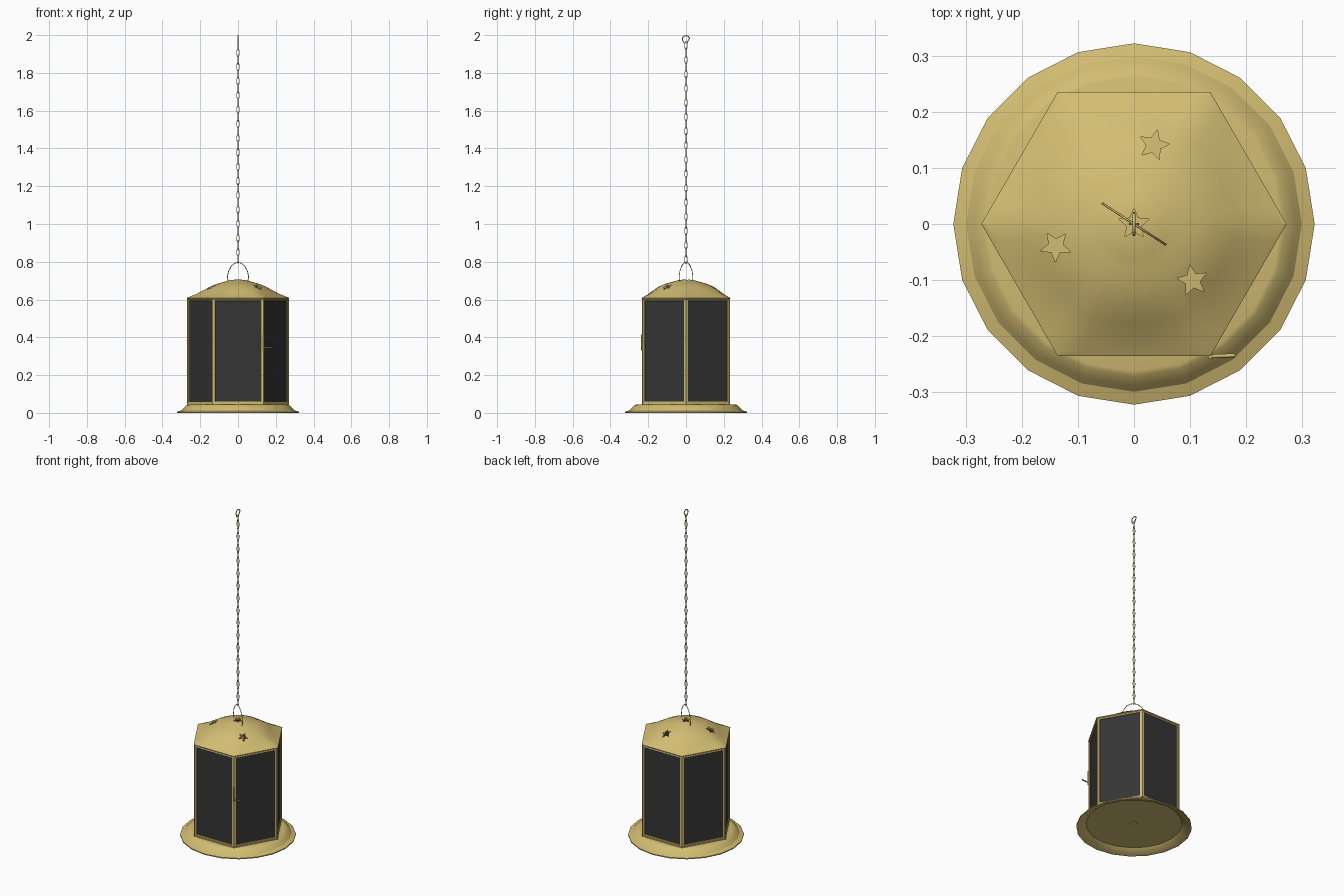
import bpy, bmesh
from math import sin, cos, pi, radians
from mathutils import Vector, Matrix

cube = bpy.data.objects.get("Cube")
if cube:
    bpy.data.objects.remove(cube)


def material(name, colour):
    m = bpy.data.materials.new(name)
    m.use_nodes = True
    m.diffuse_color = (*colour, 1)
    bsdf = m.node_tree.nodes["Principled BSDF"]
    bsdf.inputs["Base Color"].default_value = (*colour, 1)
    return m


BRASS = material("brass", (0.65, 0.51, 0.17))
GLASS = material("dark glass", (0.036, 0.036, 0.036))


def activate(ob):
    bpy.ops.object.select_all(action="DESELECT")
    ob.select_set(True)
    bpy.context.view_layer.objects.active = ob


def finish(name, bm, mats=(BRASS,), smooth=None):
    bmesh.ops.recalc_face_normals(bm, faces=bm.faces)
    mesh = bpy.data.meshes.new(name)
    bm.to_mesh(mesh)
    bm.free()
    for m in mats:
        mesh.materials.append(m)
    ob = bpy.data.objects.new(name, mesh)
    bpy.context.collection.objects.link(ob)
    if smooth:
        activate(ob)
        bpy.ops.object.shade_smooth_by_angle(angle=radians(smooth))
    return ob


def skin(rings):
    """Join rings of points into a closed surface with a cap at each end."""
    bm = bmesh.new()
    loops = [[bm.verts.new(p) for p in ring] for ring in rings]
    n = len(loops[0])
    for a, b in zip(loops, loops[1:]):
        for i in range(n):
            j = (i + 1) % n
            bm.faces.new((a[i], a[j], b[j], b[i]))
    bm.faces.new(loops[0])
    bm.faces.new(loops[-1])
    return bm


def circle(r, z, n):
    return [(r * cos(2 * pi * i / n), r * sin(2 * pi * i / n), z) for i in range(n)]


def wire(name, paths, radius, cyclic=False):
    """Thin rods following lists of points."""
    cu = bpy.data.curves.new(name, "CURVE")
    cu.dimensions = "3D"
    cu.bevel_depth = radius
    cu.bevel_resolution = 1
    cu.use_fill_caps = True
    for path in paths:
        sp = cu.splines.new("POLY")
        sp.points.add(len(path) - 1)
        for pt, co in zip(sp.points, path):
            pt.co = (*co, 1)
        sp.use_cyclic_u = cyclic
    cu.materials.append(BRASS)
    ob = bpy.data.objects.new(name, cu)
    bpy.context.collection.objects.link(ob)
    activate(ob)
    bpy.ops.object.convert(target="MESH")
    return bpy.context.object


# Flared round tray, hollow underneath
tray = [(0.01, 0.025), (0.268, 0.025), (0.29, 0.008), (0.322, 0.0), (0.322, 0.006),
        (0.299, 0.014), (0.288, 0.026), (0.271, 0.042), (0.262, 0.045), (0.01, 0.045)]
finish("base_tray", skin([circle(r, z, 20) for r, z in tray]), smooth=25)
finish("base_screw", skin([circle(r, z, 16) for r, z in
                           ((0.022, 0.026), (0.022, 0.021), (0.012, 0.019))]))

# Six framed sides with recessed panes
bm = skin([circle(0.27, 0.045, 6), circle(0.27, 0.608, 6)])
bmesh.ops.recalc_face_normals(bm, faces=bm.faces)
bmesh.ops.delete(bm, geom=[f for f in bm.faces if abs(f.normal.z) > 0.5],
                 context="FACES_ONLY")
sides = list(bm.faces)
for width, depth in ((0.006, 0), (0.0015, -0.003), (0.0125, 0), (0.001, -0.004)):
    bmesh.ops.inset_individual(bm, faces=sides, thickness=width, depth=depth)
for f in sides:
    f.material_index = 1
finish("lantern_body", bm, (BRASS, GLASS))


# Roof shell, hexagonal at the eaves and round at the crown
def roof_ring(r, z, hexness, n=48):
    pts = []
    for i in range(n):
        a = 2 * pi * i / n
        flat = cos(pi / 6) / cos(a % (pi / 3) - pi / 6)
        k = r * (hexness * flat + 1 - hexness)
        pts.append((k * cos(a), k * sin(a), z))
    return pts


roof = [(0.272, 0.608, 1), (0.262, 0.613, 1), (0.225, 0.627, 0.75), (0.185, 0.648, 0.4),
        (0.15, 0.667, 0.15), (0.115, 0.682, 0), (0.08, 0.692, 0), (0.06, 0.697, 0),
        (0.045, 0.702, 0), (0.02, 0.705, 0), (0.004, 0.706, 0)]
inner = [(r * 0.975, z - 0.008, h) for r, z, h in reversed(roof)]
bm = bmesh.new()
loops = [[bm.verts.new(p) for p in roof_ring(*ring)] for ring in roof + inner]
for a, b in zip(loops, loops[1:] + loops[:1]):
    if a is loops[len(roof) - 1] or a is loops[-1]:
        continue
    for i in range(48):
        j = (i + 1) % 48
        bm.faces.new((a[i], a[j], b[j], b[i]))
for i in range(48):
    j = (i + 1) % 48
    bm.faces.new((loops[-1][i], loops[-1][j], loops[0][j], loops[0][i]))
bm.faces.new(loops[len(roof) - 1])
bm.faces.new(loops[len(roof)])
roof_ob = finish("roof", bm)

# Star cut-outs in the roof
for k in range(4):
    a = radians(76 + 120 * k)
    centre = Vector((cos(a), sin(a), 0)) * 0.145 if k < 3 else Vector((0, 0, 0))
    if k == 3:
        a = pi / 2
    ring = []
    for i in range(10):
        r = 0.028 if i % 2 == 0 else 0.013
        ring.append(centre + Vector((r * cos(a + i * pi / 5), r * sin(a + i * pi / 5), 0)))
    up, down = Vector((0, 0, 0.8)), Vector((0, 0, 0.62))
    cutter = finish("star_cutter", skin([[p + down for p in ring], [p + up for p in ring]]))
    cutter.hide_render = True
    mod = roof_ob.modifiers.new("star", "BOOLEAN")
    mod.operation = "DIFFERENCE"
    mod.solver = "EXACT"
    mod.object = cutter
    activate(roof_ob)
    bpy.ops.object.modifier_apply(modifier=mod.name)
    bpy.data.objects.remove(cutter)
activate(roof_ob)
bpy.ops.object.shade_smooth_by_angle(angle=radians(25))

# Carrying bail
turn = Matrix.Rotation(radians(-33), 3, "Z")
half = [(0.062, 0.696), (0.067, 0.72), (0.06, 0.75), (0.042, 0.778), (0.018, 0.793)]
bail = [(x, z) for x, z in half] + [(0, 0.797)] + [(-x, z) for x, z in reversed(half)]
wire("bail", [[turn @ Vector((x, 0, z)) for x, z in bail]], 0.002)

# Hanging chain of alternating links
links = []
count, low, high = 31, 0.812, 1.945
for k in range(count):
    z = low + (high - low) * k / (count - 1)
    link = []
    for i in range(10):
        t = 2 * pi * i / 10
        w, h = 0.007 * cos(t), 0.021 * sin(t)
        link.append((w, 0, z + h) if k % 2 else (0, w, z + h))
    links.append(link)
wire("chain", links, 0.0022, cyclic=True)

# Hook at the top
hook = [(0.004, 1.952), (0.008, 1.966)]
hook += [(0.019 * cos(t), 1.979 + 0.018 * sin(t))
         for t in [radians(10 + 19 * i) for i in range(11)]]
hook += [(-0.014, 1.964), (-0.008, 1.958)]
wire("hook", [[(0, y, z) for y, z in hook]], 0.003)

# Door latch: a small plate with a turned-out lever
wire("latch_plate", [[(0.136, -0.236, 0.33), (0.136, -0.236, 0.415)]], 0.004)
wire("latch_lever", [[(0.136, -0.236, 0.345), (0.18, -0.234, 0.345)]], 0.0035)
